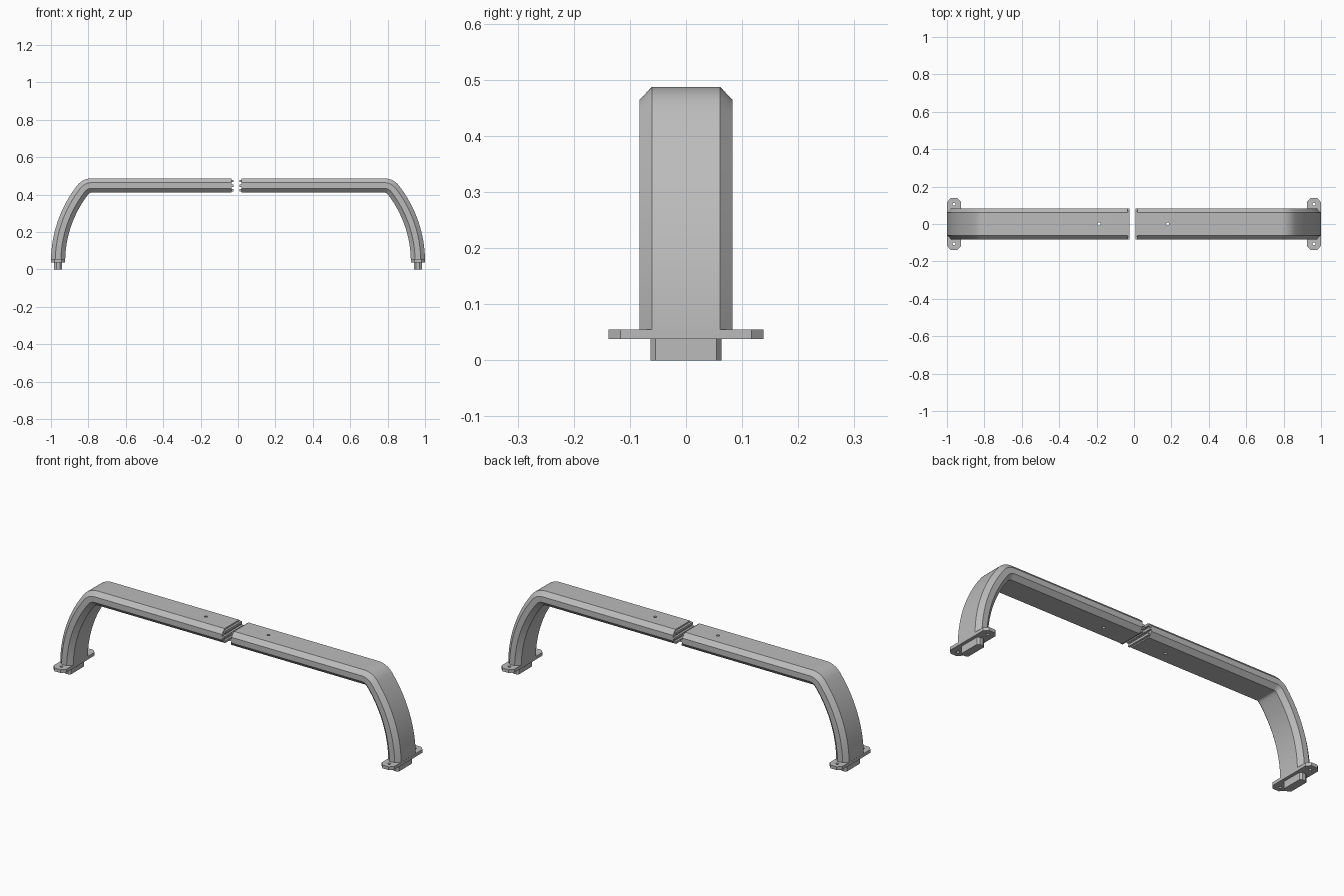
import bpy, bmesh
from math import sin, cos, radians

if "Cube" in bpy.data.objects:
    bpy.data.objects.remove(bpy.data.objects["Cube"])

grey = bpy.data.materials.new("plain_grey")
grey.use_nodes = True
grey.diffuse_color = (0.5, 0.5, 0.5, 1)
grey.node_tree.nodes["Principled BSDF"].inputs["Base Color"].default_value = (0.5, 0.5, 0.5, 1)

HALF_T, LEG_X, BEAM_Z = 0.038, 0.962, 0.449


def octagon(a, b, ca, cb):
    """Rectangle of half sizes a, b with corners cut by ca, cb."""
    return [(a, b - cb), (a - ca, b), (ca - a, b), (-a, b - cb),
            (-a, cb - b), (ca - a, -b), (a - ca, -b), (a, cb - b)]


def loft(name, rings):
    bm = bmesh.new()
    loops = [[bm.verts.new(p) for p in ring] for ring in rings]
    n = len(loops[0])
    for r, s in zip(loops, loops[1:]):
        for i in range(n):
            j = (i + 1) % n
            bm.faces.new((r[i], r[j], s[j], s[i]))
    bm.faces.new(loops[0])
    bm.faces.new(loops[-1])
    bmesh.ops.recalc_face_normals(bm, faces=bm.faces[:])
    mesh = bpy.data.meshes.new(name)
    bm.to_mesh(mesh)
    bm.free()
    mesh.materials.append(grey)
    obj = bpy.data.objects.new(name, mesh)
    bpy.context.collection.objects.link(obj)
    return obj


def prism(name, outline, x, z0, z1):
    return loft(name, [[(x + px, py, z) for px, py in outline] for z in (z0, z1)])


def drill(obj, x, y):
    circle = [(0.008 * cos(radians(a)), y + 0.008 * sin(radians(a))) for a in range(0, 360, 30)]
    cutter = prism("hole_cutter", circle, x, -0.1, 0.6)
    mod = obj.modifiers.new("hole", 'BOOLEAN')
    mod.object, mod.operation, mod.solver = cutter, 'DIFFERENCE', 'EXACT'
    bpy.context.view_layer.objects.active = obj
    bpy.ops.object.modifier_apply(modifier=mod.name)
    bpy.data.objects.remove(cutter)


def bar_path(end_x):
    """Centre line from foot to middle as (x, z, tilt)."""
    big, small, turn = 0.624, 0.06, 38
    cx, cz = LEG_X - big, 0.042
    pts = [(cx + big * cos(radians(turn * i / 16)), cz + big * sin(radians(turn * i / 16)),
            radians(turn * i / 16)) for i in range(17)]
    t = radians(turn)
    fx, fz = cx + (big - small) * cos(t), BEAM_Z - small
    for i in range(1, 11):
        a = t + (radians(90) - t) * i / 10
        pts.append((fx + small * cos(a), fz + small * sin(a), a))
    pts.append((end_x, BEAM_Z, radians(90)))
    return pts


def build_half(side, sign, end_x, tooth_x, hole_x):
    # Swept bar: leg, bend and straight beam
    section = octagon(HALF_T, 0.083, 0.023, 0.022)
    rings = [[(sign * (x + o * cos(a)), y, z + o * sin(a)) for o, y in section]
             for x, z, a in bar_path(sign * end_x)]
    bar = loft(side + "_bar", rings)
    drill(bar, hole_x, 0)
    bpy.ops.object.select_all(action='DESELECT')
    bar.select_set(True)
    bpy.context.view_layer.objects.active = bar
    bpy.ops.object.shade_smooth_by_angle(angle=radians(25))
    # Foot plate with two screw holes
    plate = prism(side + "_foot_plate", octagon(HALF_T, 0.138, 0.02, 0.021), sign * LEG_X, 0.038, 0.055)
    for y in (-0.106, 0.106):
        drill(plate, sign * LEG_X, y)
    # Locating peg under the foot
    prism(side + "_peg", octagon(0.021, 0.063, 0.012, 0.009), sign * LEG_X, 0, 0.039)
    # Interlocking ribs on the middle joint
    mid, half = (end_x + tooth_x) / 2, abs(end_x - tooth_x) / 2
    for i, (z, w) in enumerate([(0.423, 0.072), (0.448, 0.083), (0.473, 0.07)]):
        rib = [(-half, -w), (half, -w), (half, w), (-half, w)]
        prism(f"{side}_joint_rib_{i + 1}", rib, mid, z - 0.006, z + 0.006)


build_half("right", -1, -0.036, -0.025, -0.187)
build_half("left", 1, 0.019, 0.008, 0.18)
